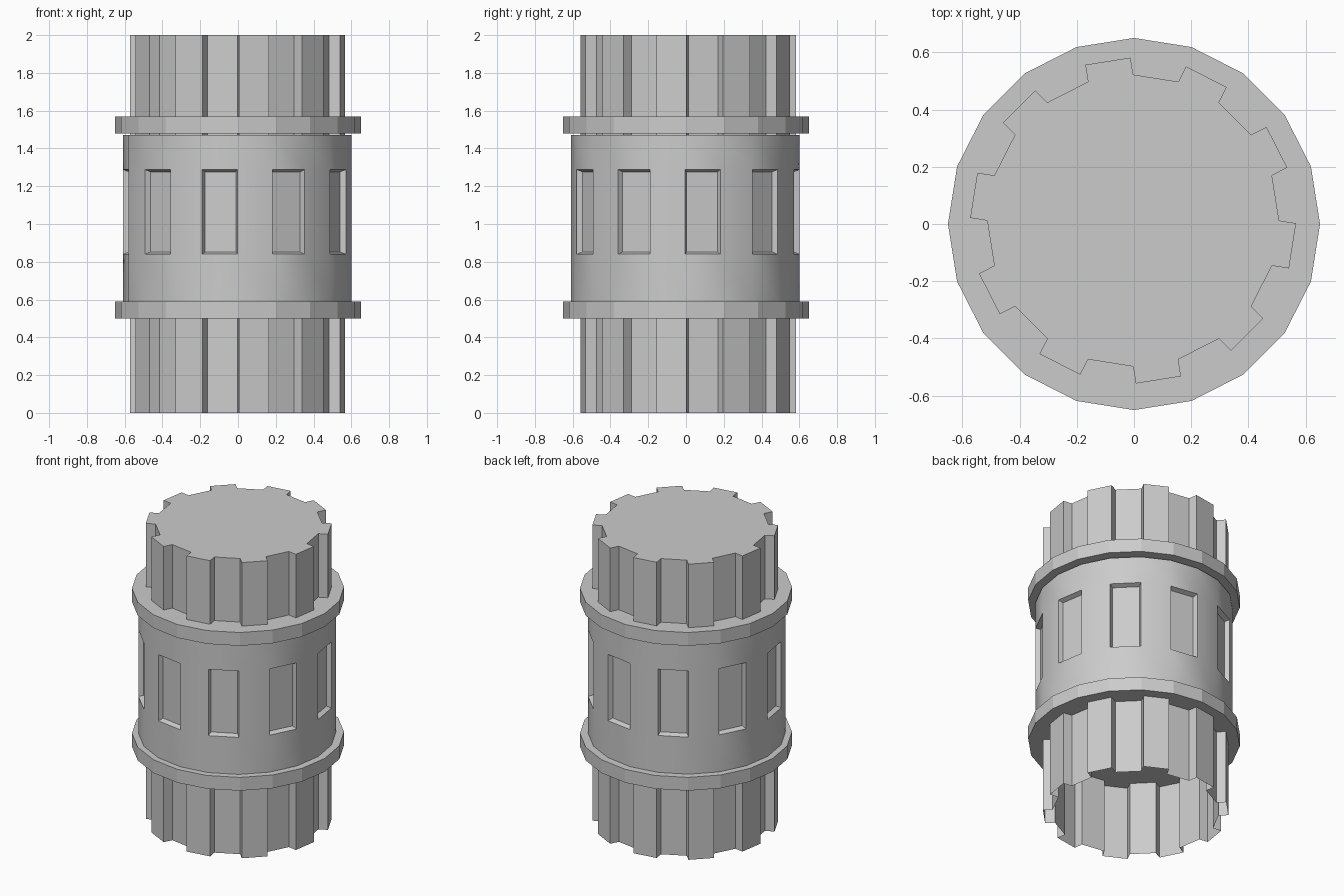
import bpy, bmesh, math
from mathutils import Matrix, Vector

if "Cube" in bpy.data.objects:
    bpy.data.objects.remove(bpy.data.objects["Cube"])

SIDES = 20
STEP = 360 / SIDES


def drum(r, z0, z1, cx=0.0, cy=0.0):
    """Capped 20-sided cylinder in a new bmesh."""
    bm = bmesh.new()
    bmesh.ops.create_cone(bm, cap_ends=True, segments=SIDES, radius1=r, radius2=r,
                          depth=z1 - z0, matrix=Matrix.Translation((cx, cy, (z0 + z1) / 2)))
    return bm


def side_faces(bm, parity, cx, cy, z0=-9, z1=9):
    """Every other side face within a height range."""
    out = []
    for f in bm.faces:
        c = f.calc_center_median()
        if len(f.verts) == 4 and abs(f.normal.z) < 0.1 and z0 < c.z < z1:
            a = math.degrees(math.atan2(c.y - cy, c.x - cx)) % 360
            if int(a // STEP) % 2 == parity:
                out.append(f)
    return out


def finish(bm, name, smooth=False):
    me = bpy.data.meshes.new(name)
    bm.to_mesh(me)
    bm.free()
    ob = bpy.data.objects.new(name, me)
    bpy.context.collection.objects.link(ob)
    if smooth:
        bpy.ops.object.select_all(action='DESELECT')
        ob.select_set(True)
        bpy.context.view_layer.objects.active = ob
        bpy.ops.object.shade_smooth_by_angle(angle=math.radians(25))
    return ob


# Toothed core: alternate sides pushed out, open at the bottom
cx, cy = -0.003, 0.012
bm = drum(0.51, 0, 2, cx, cy)
bm.normal_update()
teeth = side_faces(bm, 1, cx, cy)
# Inner polygon becomes a toothed outline, extruded to full height
outline = []
for i in range(SIDES):
    a0, a1 = (math.radians(STEP * k) for k in (i, i + 1))
    p, q = (Vector((cx + 0.51 * math.cos(a), cy + 0.51 * math.sin(a), 0)) for a in (a0, a1))
    mid = (a0 + a1) / 2
    push = Vector((math.cos(mid), math.sin(mid), 0)) * 0.06
    if i % 2:
        outline += [p, p + push, q + push, q]
bm.free()
bm = bmesh.new()
low = [bm.verts.new(p) for p in outline]
top = [bm.verts.new(p + Vector((0, 0, 2))) for p in outline]
for i in range(len(low)):
    j = (i + 1) % len(low)
    bm.faces.new((low[i], low[j], top[j], top[i]))
bm.faces.new(top)
finish(bm, "toothed_core")

# Two collars
for name, z0, z1 in (("lower_collar", 0.50, 0.59), ("upper_collar", 1.48, 1.57)):
    finish(drum(0.65, z0, z1), name)

# Smooth sleeve with a row of recessed windows
cx, cy = -0.003, -0.004
bm = drum(0.605, 0.59, 1.47, cx, cy)
for z in (0.84, 1.288):
    bmesh.ops.bisect_plane(bm, geom=bm.verts[:] + bm.edges[:] + bm.faces[:],
                           plane_co=(0, 0, z), plane_no=(0, 0, 1))
bm.normal_update()
windows = side_faces(bm, 0, cx, cy, 0.9, 1.2)
bmesh.ops.inset_individual(bm, faces=windows, thickness=0.017, depth=-0.03)
finish(bm, "windowed_sleeve", smooth=True)
